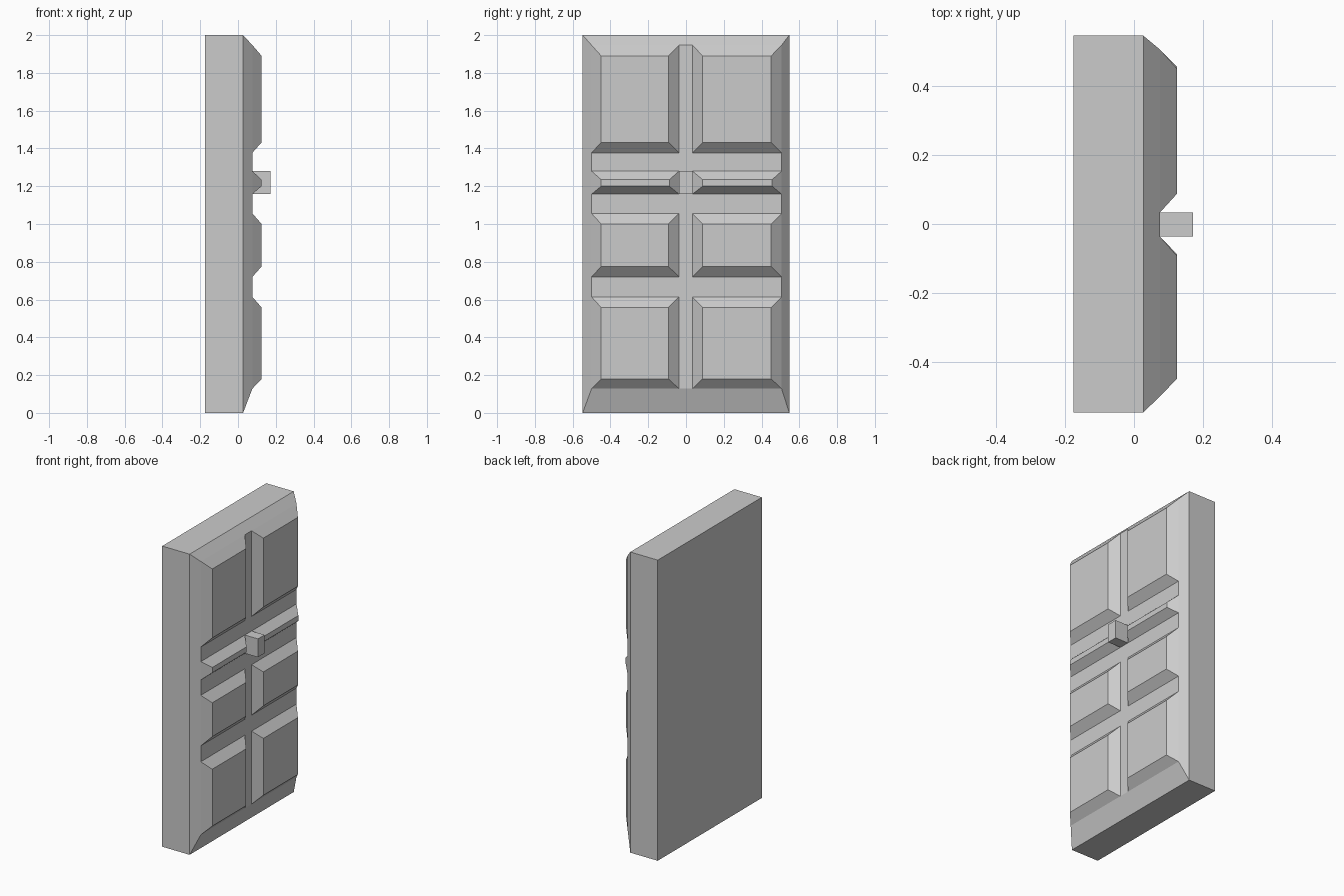
import bpy

if "Cube" in bpy.data.objects:
    bpy.data.objects.remove(bpy.data.objects["Cube"])


def block(name, x0, x1, base, top=None):
    """Box or frustum along +x; base and top are (y0, y1, z0, z1)."""
    top = top or base
    verts = []
    for x, (y0, y1, z0, z1) in ((x0, base), (x1, top)):
        verts += [(x, y0, z0), (x, y1, z0), (x, y1, z1), (x, y0, z1)]
    faces = [(3, 2, 1, 0), (4, 5, 6, 7)]
    faces += [(i, (i + 1) % 4, (i + 1) % 4 + 4, i + 4) for i in range(4)]
    mesh = bpy.data.meshes.new(name)
    mesh.from_pydata(verts, [], faces)
    obj = bpy.data.objects.new(name, mesh)
    bpy.context.collection.objects.link(obj)
    return obj


# Door slab with its sloped front border
face = (-0.5, 0.506, 0.128, 1.947)
block("door_slab", -0.175, 0.027, (-0.547, 0.547, 0, 2))
block("front_border", 0.027, 0.076, (-0.547, 0.547, 0, 2), face)

# Raised panels, two per row
rows = [("upper", 1.377, 1.947, 1.432, 1.89),
        ("middle", 0.72, 1.056, 0.775, 1.0),
        ("lower", 0.128, 0.614, 0.18, 0.558)]
columns = [("left", -0.5, -0.037, -0.449, -0.093),
           ("right", 0.034, 0.506, 0.088, 0.451)]
for row, z0, z1, tz0, tz1 in rows:
    for col, y0, y1, ty0, ty1 in columns:
        block(f"{row}_{col}_panel", 0.076, 0.125,
              (y0, y1, z0, z1), (ty0, ty1, tz0, tz1))

# Cross bar halves either side of the knob
for col, y0, y1, ty0, ty1 in columns:
    block(f"{col}_cross_bar", 0.076, 0.125, (y0, y1, 1.158, 1.28),
          (ty0, ty1 + 0.005, 1.2, 1.235))

# Square knob
block("knob", 0.07, 0.172, (-0.036, 0.034, 1.158, 1.28))
